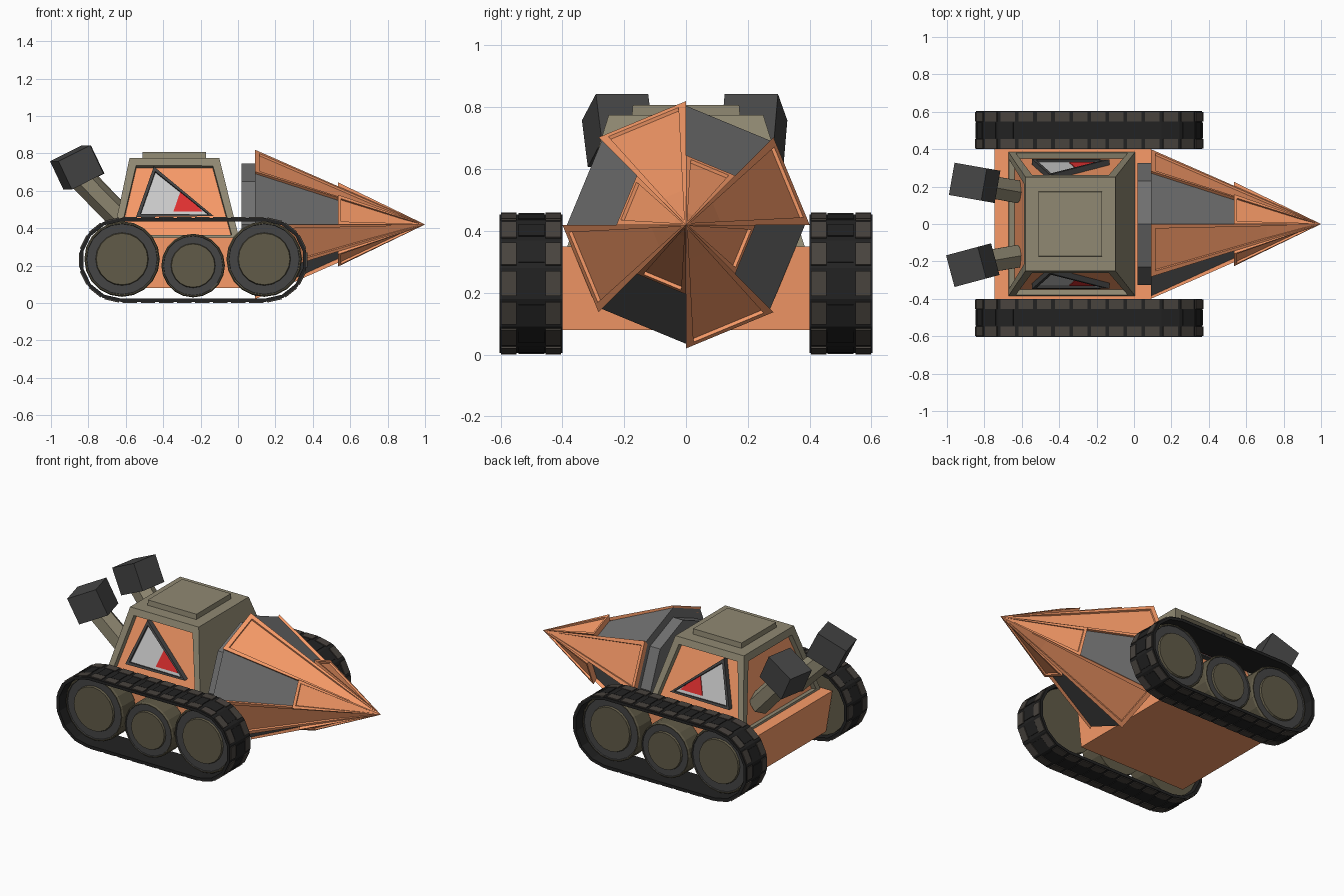
import bpy, bmesh
from math import sin, cos, pi, radians, atan2, hypot
from mathutils import Matrix, Vector

if "Cube" in bpy.data.objects:
    bpy.data.objects.remove(bpy.data.objects["Cube"])


def material(name, rgb):
    m = bpy.data.materials.new(name)
    m.diffuse_color = (*rgb, 1)
    m.use_nodes = True
    m.node_tree.nodes["Principled BSDF"].inputs["Base Color"].default_value = m.diffuse_color
    return m


ORANGE = material("orange_paint", (0.95, 0.33, 0.14))
KHAKI = material("khaki_metal", (0.28, 0.25, 0.17))
DARK_KHAKI = material("dark_khaki", (0.12, 0.105, 0.065))
STEEL = material("steel", (0.16, 0.16, 0.16))
DARK = material("dark_metal", (0.06, 0.06, 0.06))
RUBBER = material("rubber", (0.016, 0.016, 0.016))
TREAD = material("tread", (0.065, 0.056, 0.048))
GLASS = material("glass", (0.55, 0.55, 0.55))
RED = material("red", (0.75, 0.03, 0.03))


def loft(loops, mats=None, cyclic=False):
    """Skin equal-length loops; cap the ends, or join last to first."""
    bm = bmesh.new()
    rings = [[bm.verts.new(p) for p in lp] for lp in loops]
    n, count = len(rings[0]), len(rings)
    for k in range(count if cyclic else count - 1):
        a, b = rings[k], rings[(k + 1) % count]
        for i in range(n):
            j = (i + 1) % n
            f = bm.faces.new((a[i], a[j], b[j], b[i]))
            f.material_index = mats[k] if mats else 0
    if not cyclic:
        bm.faces.new(rings[0])
        bm.faces.new(rings[-1]).material_index = mats[-1] if mats else 0
    bmesh.ops.recalc_face_normals(bm, faces=bm.faces[:])
    bm.normal_update()
    return bm


def recess(bm, direction, width, depth, mat=0):
    """Inset and sink the face that looks most along a direction."""
    d = Vector(direction)
    face = max(bm.faces, key=lambda f: f.normal.dot(d))
    bmesh.ops.inset_individual(bm, faces=[face], thickness=width)
    bmesh.ops.inset_individual(bm, faces=[face], thickness=0.003, depth=-depth)
    face.material_index = mat


def finish(bm, name, mats, mirror=False):
    me = bpy.data.meshes.new(name)
    bm.to_mesh(me)
    bm.free()
    for m in mats:
        me.materials.append(m)
    ob = bpy.data.objects.new(name, me)
    bpy.context.collection.objects.link(ob)
    if mirror:
        mod = ob.modifiers.new("Mirror", 'MIRROR')
        mod.use_axis = (False, True, False)
        mod.use_mirror_merge = False
    return ob


def rect(x0, x1, y, z):
    return [(x0, -y, z), (x1, -y, z), (x1, y, z), (x0, y, z)]


def box(bm, matrix, size, mat=0):
    r = bmesh.ops.create_cube(bm, size=1, matrix=matrix @ Matrix.Diagonal((*size, 1)))
    for f in {f for v in r["verts"] for f in v.link_faces}:
        f.material_index = mat


# Hull and cabin with sunken orange panels
finish(loft([rect(-0.70, 0.06, 0.40, 0.08), rect(-0.745, 0.09, 0.40, 0.35)]), "hull", [ORANGE])
cabin = loft([rect(-0.675, 0.01, 0.39, 0.33), rect(-0.58, -0.10, 0.25, 0.775)])
for d in ((0, -1, 0), (0, 1, 0), (-1, 0, 0)):
    recess(cabin, d, 0.055, 0.03, 1)
finish(cabin, "cabin", [KHAKI, ORANGE])
finish(loft([rect(-0.51, -0.17, 0.175, 0.77), rect(-0.51, -0.17, 0.172, 0.808)]), "roof_plate", [KHAKI])


# Triangular side windows lying on the sloped cabin sides
def on_side(points, d):
    return [(x, -(0.22 + (0.78 - z) * 0.14 / 0.45 + d), z) for x, z in points]


tri = [(-0.45, 0.73), (-0.545, 0.46), (-0.13, 0.465)]
window = loft([on_side(tri, -0.01), on_side(tri, 0.028)])
recess(window, (0, -1, 0.3), 0.028, 0.012, 1)
finish(window, "window", [DARK, GLASS], True)
pane = [(-0.305, 0.605), (-0.345, 0.49), (-0.19, 0.49)]
finish(loft([on_side(pane, 0.0), on_side(pane, 0.02)]), "window_red_pane", [RED], True)


# Drill: octagonal cone with collar
def drill_ring(x, r):
    return [(x, r * cos(k * pi / 4), 0.42 + r * sin(k * pi / 4)) for k in range(8)]


finish(loft([drill_ring(0.02, 0.325), drill_ring(0.09, 0.325),
             drill_ring(0.09, 0.385), drill_ring(0.93, 0.002)]), "drill_cone", [STEEL])

# Drill blades: long ones alternate with short ones near the tip
for k in range(8):
    x, r_in, r_out, rim = (0.535, 0.17, 0.225, 0.026) if k % 2 else (0.09, 0.36, 0.40, 0.04)
    a, b = k * pi / 4, (k + 1) * pi / 4
    base = [(x, r * cos(t), 0.42 + r * sin(t)) for r, t in ((r_in, a), (r_in, b), (r_out, b), (r_out, a))]
    blade = bmesh.new()
    v = [blade.verts.new(p) for p in base]
    tip = blade.verts.new((1.0, 0, 0.42))
    blade.faces.new(v)
    for i in range(4):
        blade.faces.new((v[i], v[(i + 1) % 4], tip))
    bmesh.ops.recalc_face_normals(blade, faces=blade.faces[:])
    blade.normal_update()
    m = (a + b) / 2
    recess(blade, (0.4, cos(m), sin(m)), rim, 0.011)
    finish(blade, f"drill_blade_{k + 1}", [ORANGE])


# Road wheels, lathed along y, set in slightly from the track edge
def wheel(name, cx, cz, r):
    prof = [(-0.425, r * 0.9), (-0.425, r), (-0.545, r), (-0.555, r * 0.97), (-0.555, r * 0.94),
            (-0.548, r * 0.93), (-0.548, r * 0.70), (-0.56, r * 0.68), (-0.56, r * 0.65)]
    loops = [[(cx + q * cos(t * pi / 10), y, cz + q * sin(t * pi / 10)) for t in range(20)]
             for y, q in prof]
    finish(loft(loops, [0, 0, 0, 0, 1, 1, 0, 0, 0]), name, [DARK_KHAKI, DARK], True)


wheel("rear_wheel", -0.62, 0.235, 0.202)
wheel("middle_wheel", -0.24, 0.20, 0.17)
wheel("front_wheel", 0.14, 0.235, 0.202)


# Tracks: faceted belt with tread plates on each link
def track_path(r):
    arc = [(0.146 + r * cos(t), 0.23 + r * sin(t)) for t in [-pi / 2 + i * pi / 7 for i in range(8)]]
    top = [(0.146 - 0.0965 * i, 0.23 + r) for i in range(1, 8)]
    full = arc + top
    return full + [(-0.48 - x, 0.46 - z) for x, z in full]


outer, inner = track_path(0.224), track_path(0.206)
track = loft([[(x, y, z) for x, z in p] for p, y in
              ((outer, -0.40), (outer, -0.604), (inner, -0.604), (inner, -0.40))], cyclic=True)
n = len(outer)
for i in range(n):
    (x0, z0), (x1, z1) = outer[i], outer[(i + 1) % n]
    length, ang = hypot(x1 - x0, z1 - z0), -atan2(z1 - z0, x1 - x0)
    turn = Matrix.Rotation(ang, 4, 'Y')
    mid = Vector(((x0 + x1) / 2, 0, (z0 + z1) / 2))
    for y in (-0.43, -0.573):
        box(track, Matrix.Translation(mid + Vector((0, y, 0))) @ turn, (length * 0.8, 0.05, 0.012), 1)
    box(track, Matrix.Translation(mid + Vector((0, -0.5, 0))) @ turn, (length * 0.6, 0.085, 0.008), 0)
finish(track, "track", [RUBBER, TREAD], True)

# Exhausts: slanted pipes ending in tilted dark boxes
for side, name, cx, yaw in ((1, "left", -0.852, -10), (-1, "right", -0.862, 15)):
    start, end = Vector((-0.635, side * 0.175, 0.46)), Vector((cx + 0.02, side * 0.21, 0.67))
    axis = end - start
    pipe = bmesh.new()
    bmesh.ops.create_cone(pipe, cap_ends=True, segments=6, radius1=0.07, radius2=0.068, depth=axis.length,
                          matrix=Matrix.Translation((start + end) / 2)
                          @ axis.to_track_quat('Z', 'Y').to_matrix().to_4x4())
    finish(pipe, f"exhaust_pipe_{name}", [KHAKI])
    muffler = bmesh.new()
    box(muffler, Matrix.Translation((cx, side * 0.22, 0.725)) @ Matrix.Rotation(radians(yaw), 4, 'Z')
        @ Matrix.Rotation(radians(-26), 4, 'Y'), (0.195, 0.175, 0.168))
    finish(muffler, f"exhaust_box_{name}", [DARK])
